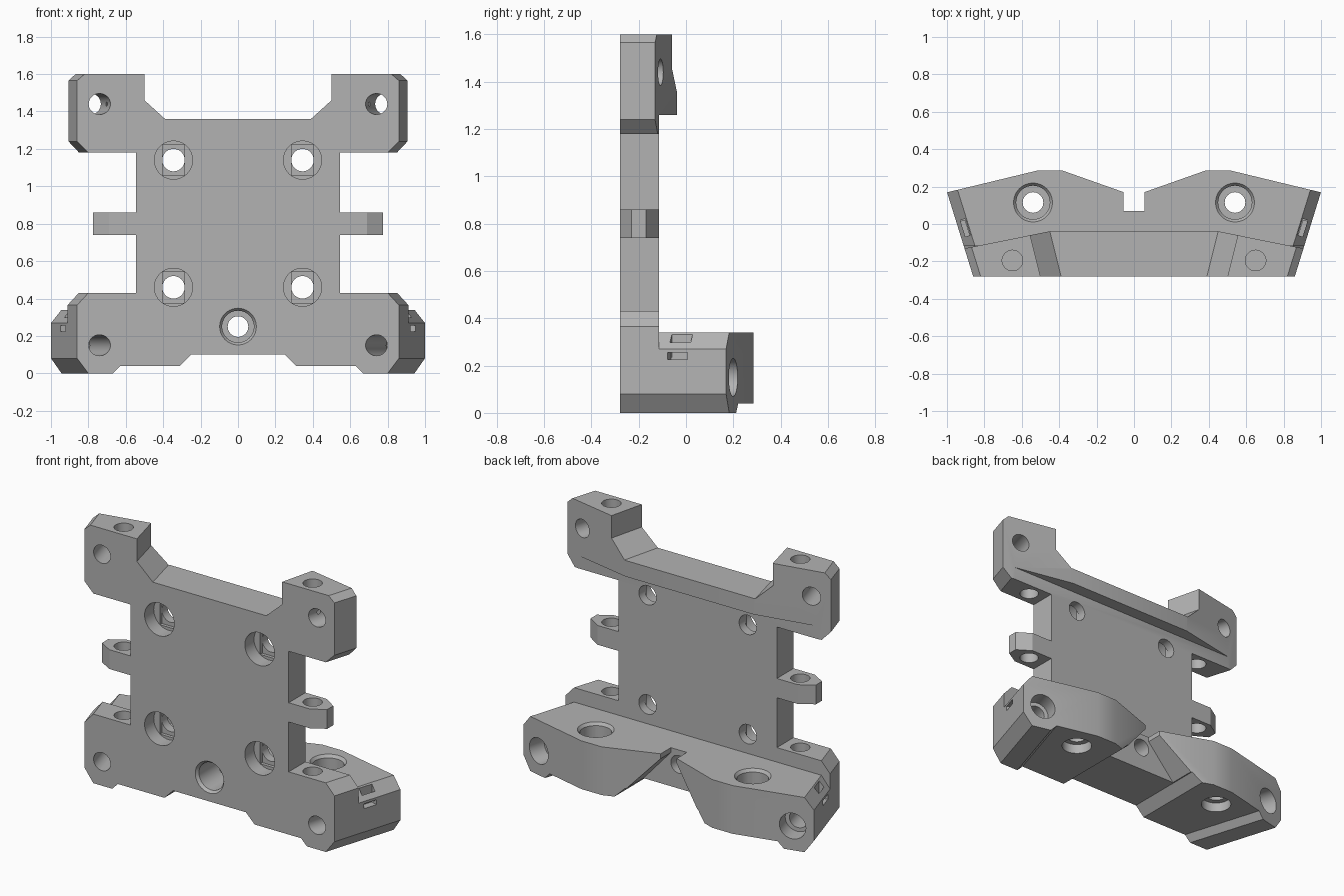
import bpy, bmesh
from math import atan
from mathutils import Vector

if "Cube" in bpy.data.objects:
    bpy.data.objects.remove(bpy.data.objects["Cube"])

FRONT, BACK, SLANT = -0.28, -0.115, 0.31

grey = bpy.data.materials.new("plain grey")
grey.use_nodes = True
grey.diffuse_color = (0.45, 0.45, 0.45, 1)
grey.node_tree.nodes["Principled BSDF"].inputs["Base Color"].default_value = (0.45, 0.45, 0.45, 1)


def prism(name, half, a, b, upright=False, mirrored=True):
    """Extrude a half profile (x, v, outward slope), mirrored in x, from a to b."""
    pts = [(p[0], p[1], p[2] if len(p) > 2 else 0) for p in half]
    if mirrored:
        pts += [(-x, v, -k) for x, v, k in reversed(pts)]
    bm = bmesh.new()
    rings = []
    for d in (a, b):
        ring = []
        for x, v, k in pts:
            x += k * (d - a)
            ring.append(bm.verts.new((x, v, d) if upright else (x, d, v)))
        rings.append(ring)
        bm.faces.new(ring)
    n = len(pts)
    for i in range(n):
        j = (i + 1) % n
        bm.faces.new((rings[0][i], rings[0][j], rings[1][j], rings[1][i]))
    bmesh.ops.recalc_face_normals(bm, faces=bm.faces)
    me = bpy.data.meshes.new(name)
    bm.to_mesh(me)
    bm.free()
    ob = bpy.data.objects.new(name, me)
    bpy.context.collection.objects.link(ob)
    me.materials.append(grey)
    return ob


def box(centre, size, turn=0):
    bpy.ops.mesh.primitive_cube_add(size=1, location=centre, rotation=(0, 0, turn))
    ob = bpy.context.object
    ob.scale = size
    bpy.context.view_layer.update()
    return ob


def rod(start, end, r, r2=None):
    start, end = Vector(start), Vector(end)
    way = end - start
    bpy.ops.mesh.primitive_cone_add(vertices=40, radius1=r, radius2=r if r2 is None else r2,
                                    depth=way.length, location=(start + end) / 2,
                                    rotation=way.to_track_quat("Z", "Y").to_euler())
    return bpy.context.object


def combine(target, tool, how="DIFFERENCE"):
    tool.hide_render = True
    mod = target.modifiers.new("cut", "BOOLEAN")
    mod.operation, mod.solver, mod.object = how, "EXACT", tool
    bpy.context.view_layer.objects.active = target
    bpy.ops.object.modifier_apply(modifier=mod.name)
    bpy.data.objects.remove(tool)


# Upper crossbar with two raised ends and an angled back
body = prism("mounting_bracket", [
    (0.5, 1.18), (0.8, 1.18, SLANT), (0.86, 1.24, SLANT), (0.86, 1.565, SLANT),
    (0.82, 1.6, SLANT), (0.5, 1.6, 0.25), (0.5, 1.46, 0.25), (0.39, 1.36, 0.25)], FRONT, 0)
combine(body, prism("upper_plan", [(1.1, -0.5), (1.1, -0.17), (0.44, -0.037)],
                    1, 1.8, upright=True), "INTERSECT")
combine(body, box((0, BACK + 0.25, 1.01), (3, 0.5, 0.5)))

# Central plate
combine(body, prism("plate", [(0.545, 0.3), (0.545, 1.25)], FRONT, BACK), "UNION")

# Lower crossbar: tall front part and deep ledge share one foot profile
foot = [(0.25, 0.1), (0.31, 0.04), (0.63, 0.04, SLANT), (0.67, 0, SLANT),
        (0.8, 0, SLANT), (0.86, 0.08, SLANT)]
ledge = prism("ledge", foot + [(0.86, 0.27, SLANT), (0.8, 0.34, SLANT)], FRONT, 0.35)
combine(ledge, prism("ledge_plan", [(1.1, -0.5), (1.1, 0.145), (0.52, 0.285),
                                    (0.38, 0.285), (0.055, 0.17)],
                     -0.2, 0.6, upright=True), "INTERSECT")
combine(ledge, prism("centre_gap", [(0.36, -0.03), (0.055, 0.31), (0.055, 0.5)], 0.07, 0.5))
combine(body, ledge, "UNION")
combine(body, prism("lower_bar", foot + [(0.86, 0.365, SLANT), (0.8, 0.43, SLANT)],
                    FRONT, BACK), "UNION")

# Side lugs
for s in (1, -1):
    lug = [(0.5, FRONT), (0.69, FRONT), (0.775, -0.23), (0.775, -0.17), (0.69, BACK), (0.5, BACK)]
    combine(body, prism("lug", [(s * x, y) for x, y in lug], 0.74, 0.86,
                        upright=True, mirrored=False), "UNION")

for s in (1, -1):
    # Vertical rod hole through the ends and lugs
    combine(body, rod((s * 0.65, -0.195, 0.2), (s * 0.65, -0.195, 1.8), 0.055))

    # Vertical bolt holes in the ledge, recessed at both ends
    x, y = s * 0.54, 0.115
    combine(body, rod((x, y, -0.2), (x, y, 0.6), 0.055))
    combine(body, rod((x, y, 0.18), (x, y, 0.5), 0.09))
    combine(body, rod((x, y, 0.32), (x, y, 0.345), 0.088, 0.108))
    combine(body, rod((x, y, -0.2), (x, y, 0.1), 0.088))

    # Angled holes that follow the slanted ends
    for z in (0.15, 1.44):
        combine(body, rod((s * 0.712, -0.38, z), (s * 0.936, 0.42, z), 0.056))
    combine(body, rod((s * 0.845, 0.1, 0.15), (s * 0.936, 0.42, 0.15), 0.08))

    # Plate bolt holes with counterbore and bridging slot
    for z in (0.46, 1.14):
        x = s * 0.345
        combine(body, rod((x, -0.5, z), (x, 0, z), 0.06))
        combine(body, rod((x, -0.5, z), (x, -0.19, z), 0.102))
        combine(body, box((x, -0.19, z), (0.118, 0.04, 0.166)))

    # Tie slots on the outer corners
    turn = -s * atan(SLANT)
    combine(body, box((s * 0.935, -0.035, 0.24), (0.09, 0.088, 0.03), turn))
    combine(body, box((s * 0.902, -0.02, 0.3), (0.028, 0.092, 0.13), turn))

# Central bolt hole with recessed front
combine(body, rod((0, -0.5, 0.25), (0, 0.5, 0.25), 0.055))
combine(body, rod((0, -0.5, 0.25), (0, -0.08, 0.25), 0.085))
combine(body, rod((0, -0.285, 0.25), (0, -0.26, 0.25), 0.102, 0.083))

# One colour, crisp edges, smooth bores
body.data.materials.clear()
body.data.materials.append(grey)
for poly in body.data.polygons:
    poly.material_index = 0
bpy.ops.object.select_all(action="DESELECT")
body.select_set(True)
bpy.context.view_layer.objects.active = body
bpy.ops.object.shade_smooth_by_angle(angle=0.5)
